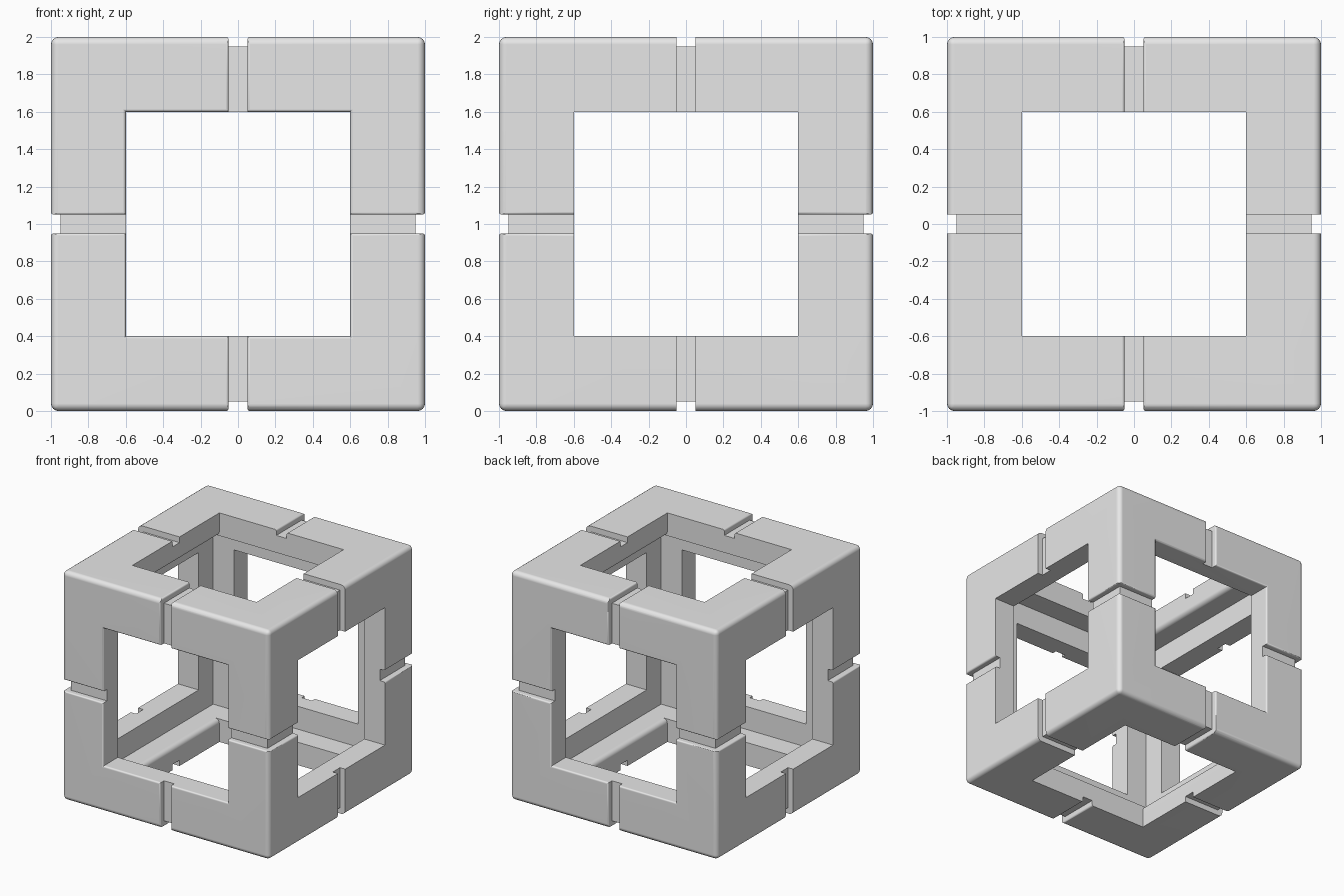
import bpy
import bmesh
from math import sin, cos, pi

if "Cube" in bpy.data.objects:
    bpy.data.objects.remove(bpy.data.objects["Cube"], do_unlink=True)

STEPS = 4          # segments in every rounded edge
OPENING = 0.6      # half width of the square openings
CAVITY = 0.8       # half width of the hollow inside
GROOVE = 0.05      # half width and depth of the grooves
SOFT = 0.015       # rounding of groove and opening rims
ROUND = 0.04       # rounding of the outer edges
X, Y, Z = 0, 1, 2


def finish(bm, name):
    bmesh.ops.recalc_face_normals(bm, faces=bm.faces)
    mesh = bpy.data.meshes.new(name)
    bm.to_mesh(mesh)
    bm.free()
    obj = bpy.data.objects.new(name, mesh)
    bpy.context.collection.objects.link(obj)
    return obj


def box(name, half):
    bm = bmesh.new()
    bmesh.ops.create_cube(bm, size=2 * half)
    return finish(bm, name)


def square_loft(name, axis, rings, closed=False):
    """Loft rectangles (position, half a, half b) along an axis."""
    bm = bmesh.new()
    loops = []
    for t, a, b in rings:
        loop = []
        for sa, sb in ((-1, -1), (1, -1), (1, 1), (-1, 1)):
            co = [0, 0, 0]
            co[axis] = t
            co[(axis + 1) % 3] = sa * a
            co[(axis + 2) % 3] = sb * b
            loop.append(bm.verts.new(co))
        loops.append(loop)
    pairs = list(zip(loops, loops[1:]))
    if closed:
        pairs.append((loops[-1], loops[0]))
    else:
        bm.faces.new(loops[0])
        bm.faces.new(loops[-1])
    for low, high in pairs:
        for i in range(4):
            j = (i + 1) % 4
            bm.faces.new((low[i], low[j], high[j], high[i]))
    return finish(bm, name)


def mirrored(half):
    return [(-r[0], *r[1:]) for r in reversed(half)] + half


def arc(r):
    """Quarter turn as (sine, cosine) offsets scaled by r."""
    if not r:
        return [(0, 0)]
    return [(r * sin(pi / 2 * i / STEPS), r * cos(pi / 2 * i / STEPS))
            for i in range(STEPS + 1)]


def opening_cutter(axis):
    w = OPENING
    if axis == Y:      # rim flares at the outside
        half = [(1 - SOFT + s, w + SOFT - c, w + SOFT - c) for s, c in arc(SOFT)]
        half.append((1.2, w + SOFT, w + SOFT))
    elif axis == Z:    # inner long edges along y are rounded
        half = [(CAVITY + ROUND - c, w + ROUND - s, w) for s, c in arc(ROUND)]
        half.append((1.2, w, w))
    else:
        half = [(1.2, w, w)]
    return square_loft("opening_cutter", axis, mirrored(half))


def groove_cutter(axis):
    r = 0 if axis == Y else SOFT
    half = [(GROOVE, 1 - GROOVE)]
    half += [(GROOVE + r - c, 1 - r + s) for s, c in arc(r)]
    half.append((GROOVE + r, 1.2))
    rings = mirrored(half)
    return square_loft("groove_cutter", axis, [(t, w, w) for t, w in rings], True)


# Outer block with rounded edges
frame = box("cube_frame", 1)
bpy.ops.object.select_all(action="DESELECT")
bpy.context.view_layer.objects.active = frame
frame.select_set(True)
bevel = frame.modifiers.new("rounded_edges", "BEVEL")
bevel.width = ROUND
bevel.segments = STEPS
bpy.ops.object.modifier_apply(modifier=bevel.name)

# Hollow, openings and grooves
cutters = [box("cavity_cutter", CAVITY)]
cutters += [opening_cutter(a) for a in (X, Y, Z)]
cutters += [groove_cutter(a) for a in (X, Y, Z)]
for cutter in cutters:
    cutter.hide_render = True
    cut = frame.modifiers.new("cut", "BOOLEAN")
    cut.operation = "DIFFERENCE"
    cut.solver = "EXACT"
    cut.object = cutter
    bpy.ops.object.modifier_apply(modifier=cut.name)
    bpy.data.objects.remove(cutter, do_unlink=True)

# Stand on the ground
for v in frame.data.vertices:
    v.co.z += 1

# Plain grey finish
grey = bpy.data.materials.new("light_grey")
grey.use_nodes = True
colour = (0.8, 0.8, 0.8, 1)
grey.diffuse_color = colour
grey.node_tree.nodes["Principled BSDF"].inputs["Base Color"].default_value = colour
frame.data.materials.clear()
frame.data.materials.append(grey)

bpy.ops.object.shade_smooth_by_angle(angle=pi / 5)
weighted = frame.modifiers.new("flat_sides", "WEIGHTED_NORMAL")
weighted.keep_sharp = True
